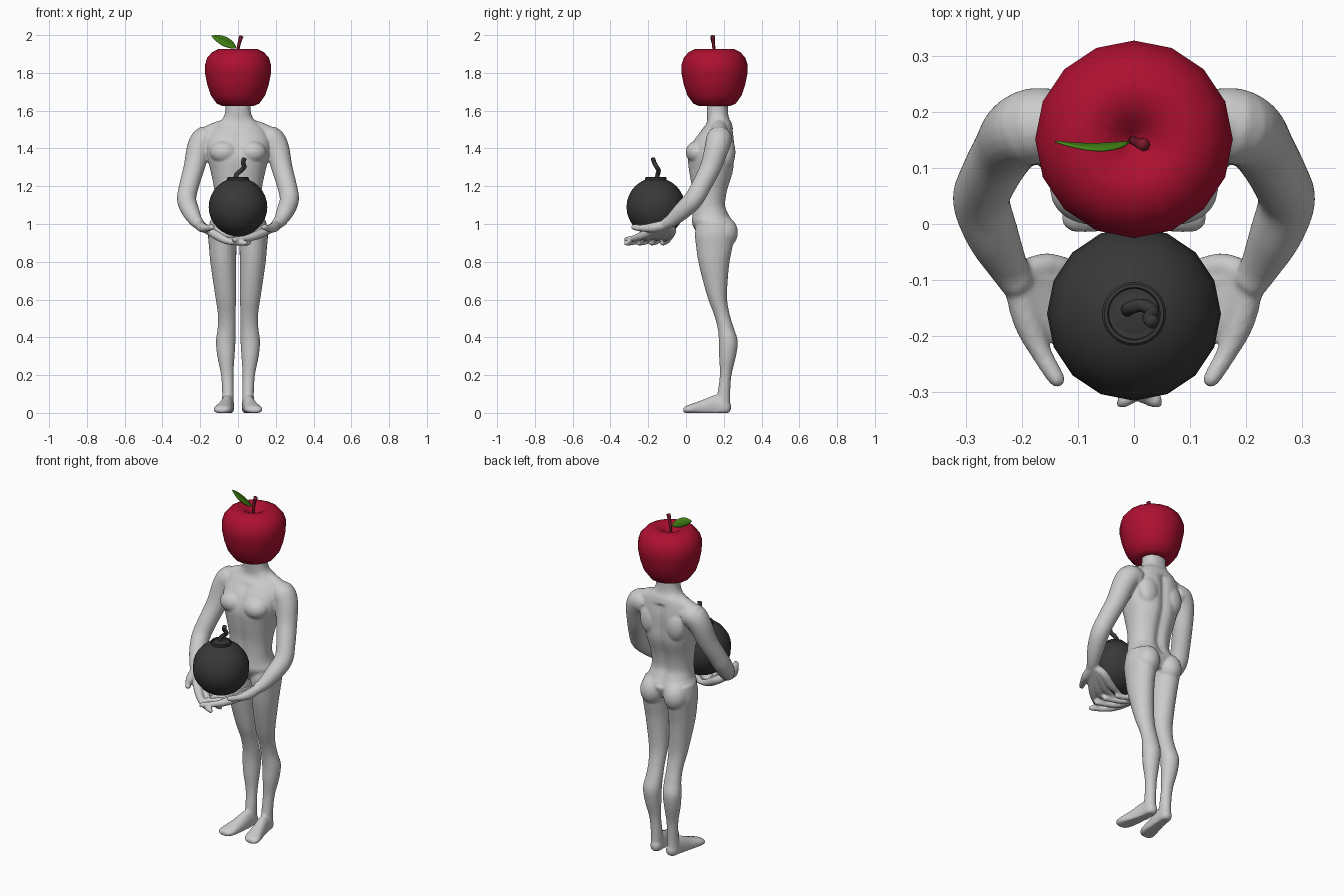
import bpy, bmesh, math
from mathutils import Vector

if "Cube" in bpy.data.objects:
    bpy.data.objects.remove(bpy.data.objects["Cube"])

X, Y, Z = Vector((1, 0, 0)), Vector((0, 1, 0)), Vector((0, 0, 1))


def material(name, rgb):
    m = bpy.data.materials.new(name)
    m.diffuse_color = (*rgb, 1)
    m.use_nodes = True
    m.node_tree.nodes["Principled BSDF"].inputs["Base Color"].default_value = m.diffuse_color
    return m


def finish(bm, name, mat=None):
    bmesh.ops.recalc_face_normals(bm, faces=bm.faces)
    me = bpy.data.meshes.new(name)
    bm.to_mesh(me)
    bm.free()
    me.polygons.foreach_set("use_smooth", [True] * len(me.polygons))
    ob = bpy.data.objects.new(name, me)
    bpy.context.collection.objects.link(ob)
    if mat:
        me.materials.append(mat)
    return ob


def spline(pts, sub):
    """Catmull-Rom interpolation of stations (x, y, z, a, b)."""
    pts = [p if len(p) == 5 else (*p, p[3]) for p in pts]
    out = []
    for i in range(len(pts) - 1):
        p0, p1, p2 = pts[max(i - 1, 0)], pts[i], pts[i + 1]
        p3 = pts[min(i + 2, len(pts) - 1)]
        for k in range(sub):
            t = k / sub
            out.append([0.5 * (2 * b + (c - a) * t + (2 * a - 5 * b + 4 * c - d) * t * t
                               + (3 * b - a - 3 * c + d) * t ** 3)
                        for a, b, c, d in zip(p0, p1, p2, p3)])
    return out + [list(pts[-1])]


def tube(bm, pts, axes=None, side=1, n=20, sub=4, power=1.0, shape=None):
    """Loft elliptical rings along stations; axes fixes the ring plane."""
    st = spline(pts, sub)
    rings = []
    for i, (x, y, z, a, b) in enumerate(st):
        if axes:
            u, v = axes
        else:
            t = (Vector(st[min(i + 1, len(st) - 1)][:3]) - Vector(st[max(i - 1, 0)][:3])).normalized()
            u = t.cross(Y if abs(t.y) < 0.8 else X).normalized()
            v = t.cross(u)
        ring = []
        for k in range(n):
            w = 2 * math.pi * k / n
            c, s = math.cos(w), math.sin(w)
            p = Vector((x, y, z)) + u * a * math.copysign(abs(c) ** power, c) \
                + v * b * math.copysign(abs(s) ** power, s)
            if shape:
                shape(p, y)
            ring.append(bm.verts.new((p.x * side, p.y, max(p.z, 0))))
        rings.append(ring)
    for r, q in zip(rings, rings[1:]):
        for k in range(n):
            bm.faces.new((r[k], r[(k + 1) % n], q[(k + 1) % n], q[k]))
    bm.faces.new(rings[0])
    bm.faces.new(rings[-1])


def blob(bm, c, r, side=1):
    vs = bmesh.ops.create_uvsphere(bm, u_segments=20, v_segments=12, radius=1)["verts"]
    for v in vs:
        v.co = ((c[0] + v.co.x * r[0]) * side, c[1] + v.co.y * r[1], c[2] + v.co.z * r[2])


def lathe(name, profile, centre, n, mat):
    bm = bmesh.new()
    vs = [bm.verts.new((centre[0] + r, centre[1], z)) for r, z in profile]
    es = [bm.edges.new(e) for e in zip(vs, vs[1:])]
    bmesh.ops.spin(bm, geom=vs + es, cent=(*centre, 0), axis=Z, angle=2 * math.pi, steps=n)
    bmesh.ops.remove_doubles(bm, verts=bm.verts, dist=1e-4)
    return finish(bm, name, mat)


# Body: overlapping lofts fused by a voxel remesh
bm = bmesh.new()


def grooves(p, cy):
    g = math.exp(-(p.x / 0.025) ** 2)
    if 1.0 < p.z < 1.5:
        p.y += -0.016 * g if p.y > cy else 0.008 * g


tube(bm, [(0, .148, .93, .10, .075), (0, .142, 1.0, .145, .11), (0, .13, 1.05, .128, .1),
          (0, .122, 1.1, .12, .09), (0, .126, 1.18, .125, .097), (0, .133, 1.28, .145, .12),
          (0, .132, 1.36, .165, .125), (0, .145, 1.43, .17, .113), (0, .163, 1.49, .15, .088),
          (0, .175, 1.53, .115, .068), (0, .17, 1.56, .08, .058), (0, .166, 1.6, .067, .056),
          (0, .166, 1.67, .067, .056)], (X, Y), n=48, power=.88, shape=grooves)

for s in (1, -1):
    # Muscles
    blob(bm, (.075, .06, 1.38), (.075, .062, .06), s)
    blob(bm, (.08, .215, 1.38), (.065, .047, .09), s)
    blob(bm, (.077, .198, .955), (.07, .077, .085), s)
    tube(bm, [(0, .175, 1.525, .045), (.1, .175, 1.5, .045), (.18, .17, 1.465, .045)], side=s)
    # Leg
    tube(bm, [(.08, .15, 1.02, .068, .09), (.083, .152, .95, .076, .105), (.081, .15, .88, .073, .097),
              (.078, .148, .8, .069, .083), (.071, .155, .7, .062, .066), (.064, .168, .6, .054, .05),
              (.06, .19, .52, .047, .042), (.06, .21, .45, .048, .043), (.065, .224, .38, .052, .05),
              (.064, .22, .3, .046, .045), (.057, .21, .2, .033, .031), (.053, .2, .1, .031, .034),
              (.055, .195, .03, .032, .04)], (X, Y), s)
    # Foot
    tube(bm, [(.05, .238, .03, .014, .015), (.052, .215, .03, .032, .04), (.056, .16, .035, .034, .06),
              (.068, .09, .025, .04, .045), (.08, .03, .02, .048, .028), (.085, .0, .017, .042, .02),
              (.087, -.014, .014, .025, .01)], (X, Z), s)
    # Arm
    tube(bm, [(.13, .18, 1.44, .06), (.175, .175, 1.45, .068), (.207, .162, 1.4, .064),
              (.232, .13, 1.3, .056), (.26, .08, 1.2, .052), (.272, .04, 1.13, .051),
              (.252, -.02, 1.07, .047), (.225, -.075, 1.02, .036), (.205, -.11, 1.0, .03)], side=s)
    # Cupped hand: palm strands running into fingers, then the thumb
    drop = 0 if s > 0 else .018
    for y1, y2, y3, ext in ((-.17, -.235, -.315, 0), (-.137, -.187, -.25, -.015),
                            (-.103, -.14, -.185, -.01), (-.075, -.097, -.125, .02)):
        tube(bm, [(.21, -.095, 1.0, .023), (.155, y1, .966, .024), (.09, y2, .937 - drop * .6, .023),
                  (.04, .5 * (y2 + y3), .924 - drop, .017), (-.02 - drop + ext, y3, .918 - drop, .014),
                  (-.03 - drop + ext, y3 - .004, .918 - drop, .006)], side=s, n=12)
    tube(bm, [(.21, -.09, 1.0, .026), (.19, -.17, .982, .027), (.165, -.23, .978, .019),
              (.137, -.277, .983, .015), (.13, -.288, .985, .007)], side=s, n=12)

body = finish(bm, "body")
mod = body.modifiers.new("fuse", "REMESH")
mod.mode = "VOXEL"
mod.voxel_size = .006
mod.use_smooth_shade = True
mod = body.modifiers.new("soften", "SMOOTH")
mod.factor = .5
mod.iterations = 6

# Apple head
red = material("apple_red", (.42, .005, .03))
lathe("apple", [(0, 1.65), (.04, 1.635), (.08, 1.624), (.112, 1.637), (.143, 1.68), (.163, 1.74),
                (.175, 1.8), (.176, 1.84), (.163, 1.88), (.138, 1.909), (.105, 1.926), (.07, 1.926),
                (.035, 1.905), (.012, 1.88), (0, 1.872)], (0, .151), 16, red)
bm = bmesh.new()
tube(bm, [(-.002, .15, 1.865, .008), (0, .148, 1.92, .008), (.007, .145, 1.96, .009),
          (.018, .141, 1.995, .012)], n=8, sub=3)
finish(bm, "apple_stem", material("stem_red", (.2, .01, .025)))

# Leaf: upright blade creased along its midrib
bm = bmesh.new()
rows = []
for i in range(11):
    t = i / 10
    c = Vector((-.008 - .132 * t, .147 - .004 * math.sin(math.pi * t),
                1.932 + .064 * t + .004 * math.sin(math.pi * t)))
    w = .024 * math.sin(math.pi * t ** .9) ** .8 + .001 if 0 < i < 10 else .001
    rows.append([bm.verts.new(c + Vector((.43 * w * k, -.3 * w * abs(k) - .2 * w * k, .9 * w * k)))
                 for k in (-1, -.5, 0, .5, 1)])
for r, q in zip(rows, rows[1:]):
    for k in range(4):
        bm.faces.new((r[k], r[k + 1], q[k + 1], q[k]))
leaf = finish(bm, "apple_leaf", material("leaf_green", (.06, .25, .008)))
mod = leaf.modifiers.new("thickness", "SOLIDIFY")
mod.thickness = .003
mod.offset = 0

# Bomb
dark = material("bomb_black", (.04, .04, .04))
R, cz = .155, 1.09
lathe("bomb_shell", [(R * math.sin(math.pi * i / 16), cz - R * math.cos(math.pi * i / 16))
                     for i in range(17)], (0, -.16), 16, dark)
cap = lathe("bomb_cap", [(0, 1.2), (.057, 1.2), (.057, 1.243), (.053, 1.248), (.047, 1.248),
                         (.045, 1.24), (0, 1.24)], (0, -.16), 32, dark)
bpy.context.view_layer.objects.active = cap
cap.select_set(True)
bpy.ops.object.shade_smooth_by_angle(angle=math.radians(35))
bm = bmesh.new()
tube(bm, [(-.012, -.155, 1.23, .012), (-.008, -.15, 1.262, .012), (.014, -.145, 1.282, .012),
          (.033, -.155, 1.302, .012), (.027, -.168, 1.325, .012), (.034, -.175, 1.348, .012)],
     n=10, sub=4)
finish(bm, "bomb_fuse", dark)
